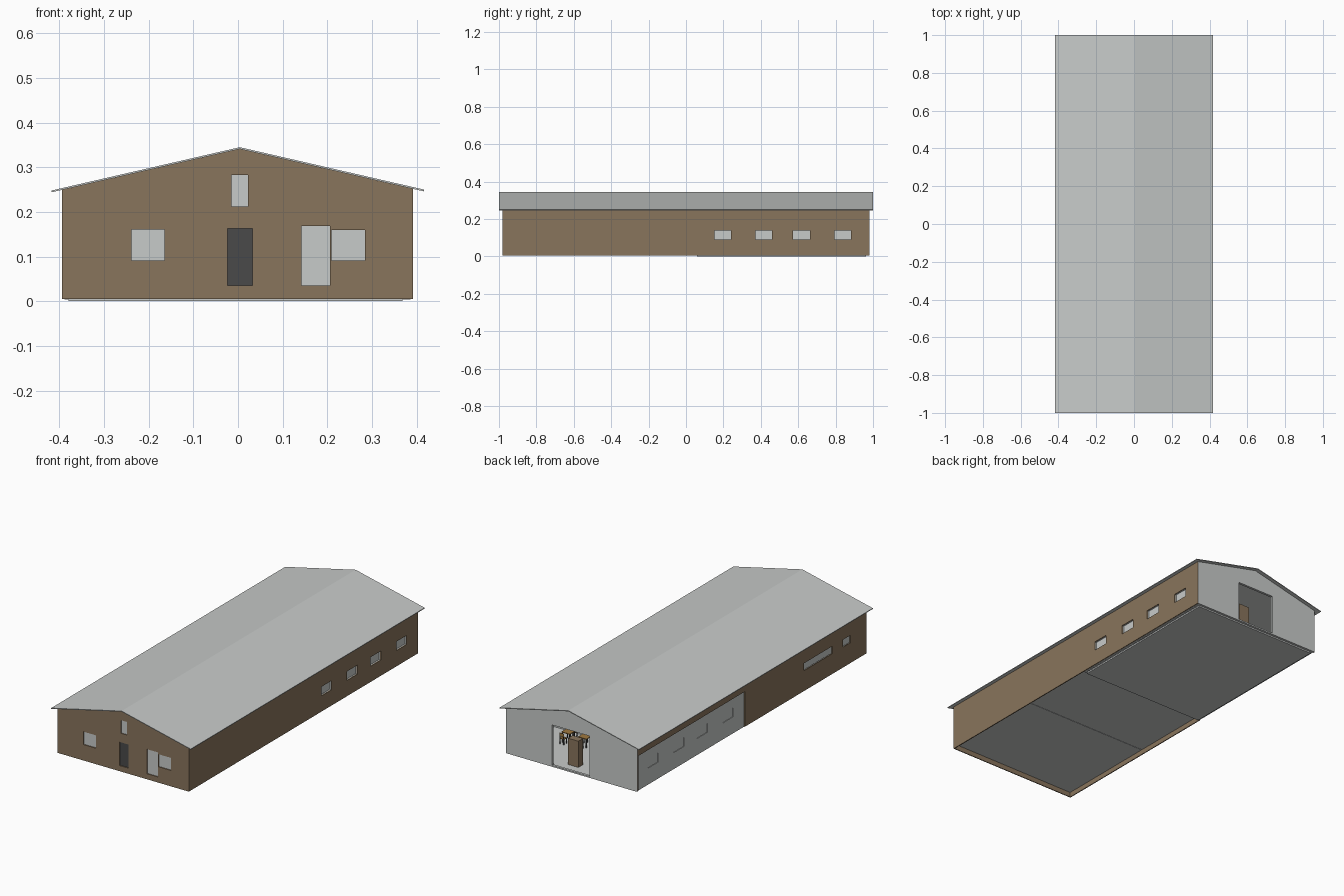
import bpy, bmesh
from mathutils import Vector

if "Cube" in bpy.data.objects:
    bpy.data.objects.remove(bpy.data.objects["Cube"])


def material(name, r, g, b):
    m = bpy.data.materials.new(name)
    m.diffuse_color = (r, g, b, 1)
    m.use_nodes = True
    m.node_tree.nodes["Principled BSDF"].inputs["Base Color"].default_value = m.diffuse_color
    return m


BROWN = material("brown cladding", 0.25, 0.177, 0.107)
GREY = material("light grey", 0.575, 0.595, 0.585)
DARK = material("dark grey", 0.068, 0.068, 0.068)
WOOD = material("warm wood", 0.35, 0.19, 0.05)

RIDGE_X = 0.004


def make_object(name, bm, *mats):
    bmesh.ops.recalc_face_normals(bm, faces=bm.faces)
    mesh = bpy.data.meshes.new(name)
    bm.to_mesh(mesh)
    bm.free()
    for m in mats:
        mesh.materials.append(m)
    ob = bpy.data.objects.new(name, mesh)
    bpy.context.collection.objects.link(ob)
    return ob


def add_box(bm, x0, x1, y0, y1, z0, z1):
    r = bmesh.ops.create_cube(bm, size=1)
    for v in r["verts"]:
        v.co = Vector(((x0 + x1) / 2 + v.co.x * (x1 - x0),
                       (y0 + y1) / 2 + v.co.y * (y1 - y0),
                       (z0 + z1) / 2 + v.co.z * (z1 - z0)))


def boxes(name, mat, *dims):
    bm = bmesh.new()
    for d in dims:
        add_box(bm, *d)
    return make_object(name, bm, mat)


def extrude_profile(name, profile, y0, y1, mat):
    """Prism with an x-z profile running along y."""
    bm = bmesh.new()
    face = bm.faces.new([bm.verts.new((x, y0, z)) for x, z in profile])
    r = bmesh.ops.extrude_face_region(bm, geom=[face])
    for v in r["geom"]:
        if isinstance(v, bmesh.types.BMVert):
            v.co.y = y1
    return make_object(name, bm, mat)


def gable(inset, bottom):
    """House section, moved inward by inset."""
    left, right = -0.394 + inset, 0.392 - inset
    drop = inset * 0.75
    return [(left, bottom), (right, bottom), (right, 0.2517 - drop),
            (RIDGE_X, 0.341 - inset), (left, 0.2495 - drop)]


def cut(ob, cutters):
    for c in cutters:
        mod = ob.modifiers.new("cut", 'BOOLEAN')
        mod.operation = 'DIFFERENCE'
        mod.solver = 'EXACT'
        mod.object = c
    dg = bpy.context.evaluated_depsgraph_get()
    mesh = bpy.data.meshes.new_from_object(ob.evaluated_get(dg))
    ob.modifiers.clear()
    ob.data = mesh


# Window and door positions
front_panes = [(-0.239, -0.165, 0.091, 0.161), (-0.015, 0.022, 0.212, 0.283),
               (0.142, 0.206, 0.035, 0.168), (0.209, 0.285, 0.091, 0.159)]
front_door = (-0.024, 0.032, 0.035, 0.163)
rear_windows = [(0.153, 0.241), (0.372, 0.461), (0.573, 0.662), (0.793, 0.882)]
left_windows = [(-0.688, -0.445), (-0.841, -0.778)]

# Cutters for all openings
holes = [(a, b, -1.1, -0.95, c, d) for a, b, c, d in front_panes + [front_door]]
holes += [(0.35, 0.5, a, b, 0.09, 0.139) for a, b in rear_windows]
holes += [(-0.5, -0.35, a, b, 0.115, 0.155) for a, b in left_windows]
holes += [(-0.5, -0.35, a, b, 0.093, 0.142) for a, b in rear_windows]
opening_cutter = boxes("opening_cutter", BROWN, *holes)
gate_cutter = boxes("gate_cutter", GREY, (-0.11, 0.116, 0.9, 1.1, 0.012, 0.23))
panel_cutter = boxes("panel_cutter", BROWN, (-0.5, -0.3, 0.06, 0.968, -0.1, 0.195))
front_cavity = extrude_profile("front_cavity", gable(0.005, -0.1), -0.975, 1.1, BROWN)
rear_cavity = extrude_profile("rear_cavity", gable(0.018, -0.1), 0.07, 0.967, GREY)

# Brown outer walls, open at the back
walls = extrude_profile("outer_walls", gable(0, 0.005), -0.98, 0.979, BROWN)
cut(walls, [front_cavity, panel_cutter, opening_cutter])
walls.data.materials.clear()
walls.data.materials.append(BROWN)
walls.data.materials.append(GREY)
for p in walls.data.polygons:
    p.material_index = 1 if p.normal.y > 0.9 and p.center.y > 0.975 else 0

# Grey rear hall with its gate opening
hall = extrude_profile("rear_hall", gable(0.0051, 0.004), 0.06, 0.98, GREY)
cut(hall, [rear_cavity, opening_cutter, gate_cutter])
hall.data.materials.clear()
hall.data.materials.append(GREY)
for p in hall.data.polygons:
    p.material_index = 0

for c in (opening_cutter, gate_cutter, panel_cutter, front_cavity, rear_cavity):
    bpy.data.objects.remove(c)

# Glazing and doors set back in their openings
boxes("front_glazing", GREY, *[(a, b, -0.975, -0.972, c, d) for a, b, c, d in front_panes])
a, b, c, d = front_door
boxes("front_door", DARK, (a, b, -0.975, -0.972, c, d))
boxes("right_glazing", GREY, *[(0.378, 0.381, a, b, 0.09, 0.139) for a, b in rear_windows])
boxes("left_glazing", GREY, *[(-0.388, -0.385, a, b, 0.115, 0.155) for a, b in left_windows])
boxes("left_hall_windows", GREY,
      *[(-0.386, -0.383, a, b, 0.093, 0.142) for a, b in rear_windows])

# Folded sheet roof
t = 0.004
roof = [(-0.418, 0.244), (RIDGE_X, 0.341), (0.417, 0.246),
        (0.417, 0.246 + t), (RIDGE_X, 0.341 + t), (-0.418, 0.244 + t)]
extrude_profile("roof", roof, -1, 1, GREY)

# Floor slabs
boxes("rear_slab", GREY, (-0.38, 0.368, 0.06, 0.962, 0, 0.008))
boxes("middle_slab", GREY, (-0.388, 0.386, -0.399, 0.058, 0.031, 0.035))
boxes("front_slab", GREY, (-0.388, 0.386, -0.974, -0.401, 0.031, 0.035))

# Inner wall closing the store room behind the gate
extrude_profile("store_room_wall", gable(0.02, 0.006), 0.59, 0.60, GREY)

# Cabinet standing inside the gate
boxes("cabinet", BROWN, (0.0, 0.062, 0.88, 0.92, 0.008, 0.15))


# Tables and chairs in the hall
def legs(cx, cy, rx, ry, top):
    return [(cx + sx * rx - 0.002, cx + sx * rx + 0.002,
             cy + sy * ry - 0.002, cy + sy * ry + 0.002, 0.008, top)
            for sx in (-1, 1) for sy in (-1, 1)]


for i, cx in enumerate((0.12, 0.22)):
    cy = 0.69
    boxes(f"table_top_{i}", WOOD, (cx - 0.025, cx + 0.025, cy - 0.025, cy + 0.025, 0.054, 0.058))
    boxes(f"table_legs_{i}", DARK, *legs(cx, cy, 0.021, 0.021, 0.054))
    for j, s in enumerate((-1, 1)):
        y = cy + s * 0.045
        back = y + s * 0.012
        boxes(f"chair_{i}_{j}", WOOD, (cx - 0.013, cx + 0.013, y - 0.013, y + 0.013, 0.036, 0.039),
              (cx - 0.013, cx + 0.013, back - 0.001, back + 0.001, 0.05, 0.068))
        boxes(f"chair_legs_{i}_{j}", DARK, *legs(cx, y, 0.011, 0.011, 0.036),
              *[(cx + k * 0.011 - 0.002, cx + k * 0.011 + 0.002,
                 back - 0.002, back + 0.002, 0.039, 0.052) for k in (-1, 1)])
